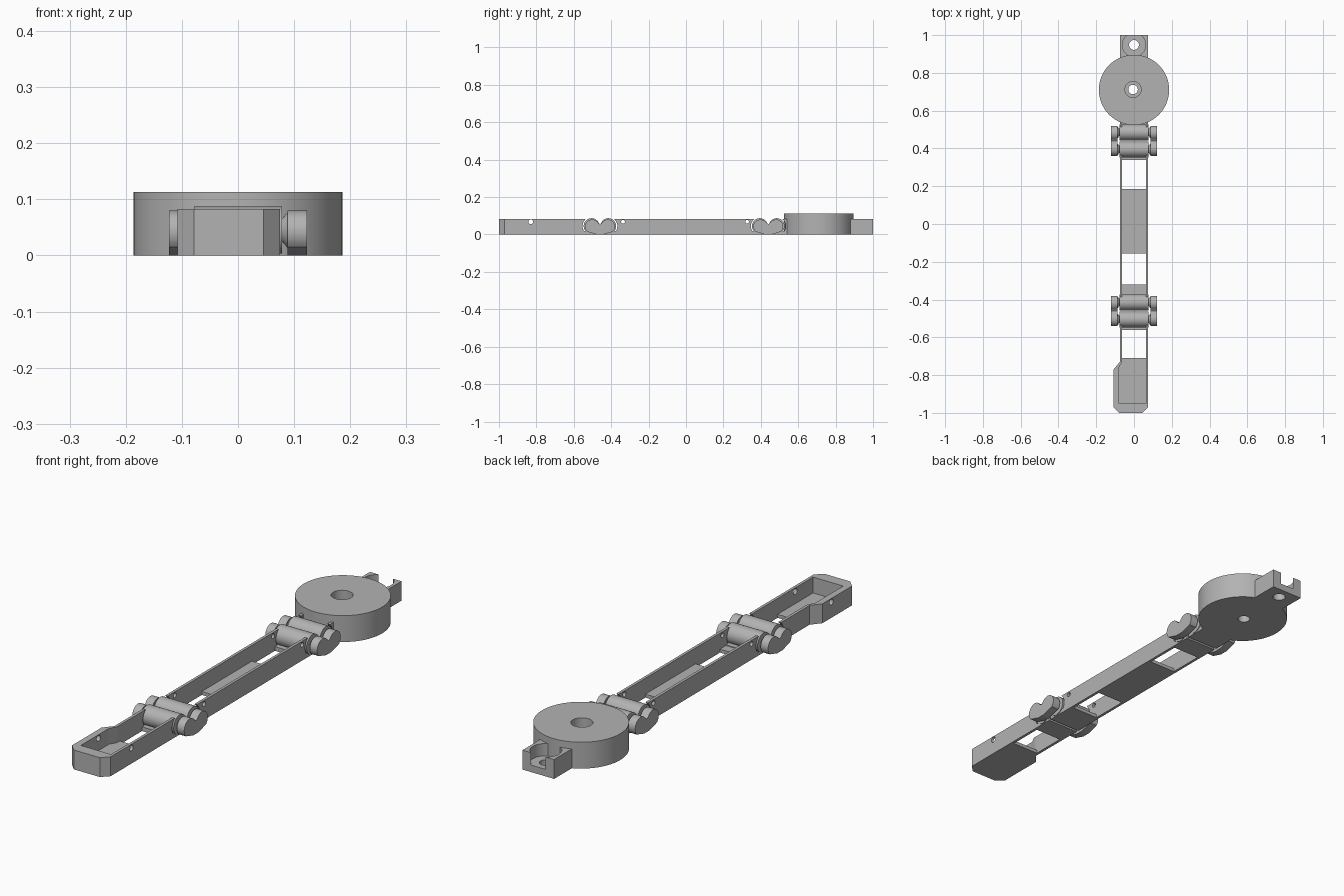
import bpy, bmesh, math
from mathutils import Matrix, Vector

if "Cube" in bpy.data.objects:
    bpy.data.objects.remove(bpy.data.objects["Cube"], do_unlink=True)

grey = bpy.data.materials.new("plain grey")
grey.use_nodes = True
GREY = (0.45, 0.45, 0.45, 1)
grey.diffuse_color = GREY
grey.node_tree.nodes["Principled BSDF"].inputs["Base Color"].default_value = GREY

HEIGHT = 0.083      # arm wall height
FLOOR = 0.015       # arm floor thickness
OUT, INN = 0.075, 0.063   # arm half widths, outside and inside
PIN_Z = 0.045
KNUCKLE = 0.042
HINGES = {"front": -0.46, "back": 0.44}


def finish(name, bm):
    bmesh.ops.recalc_face_normals(bm, faces=bm.faces)
    mesh = bpy.data.meshes.new(name)
    bm.to_mesh(mesh)
    bm.free()
    mesh.materials.append(grey)
    ob = bpy.data.objects.new(name, mesh)
    bpy.context.collection.objects.link(ob)
    return ob


def prism(name, pts, lo, hi, axis="z"):
    """Extrude an outline: (x, y) along z, or (y, z) along x."""
    place = (lambda a, b: (a, b, lo)) if axis == "z" else (lambda a, b: (lo, a, b))
    step = Vector((0, 0, hi - lo)) if axis == "z" else Vector((hi - lo, 0, 0))
    bm = bmesh.new()
    face = bm.faces.new([bm.verts.new(place(*p)) for p in pts])
    new = bmesh.ops.extrude_face_region(bm, geom=[face])["geom"]
    bmesh.ops.translate(bm, vec=step, verts=[v for v in new if isinstance(v, bmesh.types.BMVert)])
    return finish(name, bm)


def box(name, x0, x1, y0, y1, z0, z1):
    return prism(name, [(x0, y0), (x1, y0), (x1, y1), (x0, y1)], z0, z1)


def rod(name, centre, r1, length, axis="z", r2=None, sides=48):
    bm = bmesh.new()
    bmesh.ops.create_cone(bm, cap_ends=True, segments=sides, radius1=r1,
                          radius2=r1 if r2 is None else r2, depth=length)
    turn = Matrix.Rotation(math.pi / 2, 4, "Y") if axis == "x" else Matrix()
    bm.transform(Matrix.Translation(centre) @ turn)
    return finish(name, bm)


def cut(ob, *cutters):
    for c in cutters:
        mod = ob.modifiers.new("cut", "BOOLEAN")
        mod.operation, mod.solver, mod.object = "DIFFERENCE", "EXACT", c
        bpy.context.view_layer.objects.active = ob
        bpy.ops.object.modifier_apply(modifier=mod.name)
        bpy.data.objects.remove(c, do_unlink=True)
    return ob


def knuckle_gap(y):
    return rod("gap_cutter", (0, y, PIN_Z), KNUCKLE + 0.006, 0.3, "x")


def pin_hole(y, r):
    return rod("hole_cutter", (0, y, 0.068), r, 0.4, "x", sides=24)


smooth = []
f, b = HINGES["front"], HINGES["back"]
D = 0.045           # knuckle offset from the hinge middle

# Fingertip tray with chamfered nose and a bulge on one side
tip = prism("front_tray", [(OUT, f - D), (OUT, -0.97), (0.045, -1), (-0.078, -1), (-0.108, -0.97),
                           (-0.108, -0.77), (-OUT, -0.73), (-OUT, f - D)], 0, HEIGHT)
cut(tip,
    prism("cavity_cutter", [(INN, -0.3), (INN, -0.95), (-0.08, -0.95), (-0.08, -0.76),
                            (-INN, -0.73), (-INN, -0.3)], FLOOR, 0.2),
    box("window_cutter", -INN, INN, -0.71, -0.55, -0.1, 0.1),
    pin_hole(-0.83, 0.013), knuckle_gap(f - D))

# Middle link: open channel with two floor windows
link = box("middle_link", -OUT, OUT, f + D, b - D, 0, HEIGHT)
cut(link,
    box("channel_cutter", -INN, INN, -0.8, 0.8, FLOOR, 0.2),
    box("window_cutter", -INN, INN, -0.32, -0.155, -0.1, 0.1),
    box("window_cutter", -INN, INN, 0.185, 0.354, -0.1, 0.1),
    pin_hole(-0.337, 0.01), pin_hole(0.327, 0.01),
    knuckle_gap(f + D), knuckle_gap(b - D))

# Short channel joining the back hinge to the disc
stub = box("disc_bracket", -OUT, OUT, b + D, 0.58, 0, HEIGHT)
cut(stub, box("channel_cutter", -INN, INN, 0, 0.9, FLOOR, 0.2), knuckle_gap(b + D))

# Hinges: two barrels on floor webs, heart shaped caps on cone necks
for where, y in HINGES.items():
    for side in (-1, 1):
        yc = y + side * D
        smooth.append(rod(f"{where}_hinge_barrel", (0, yc, PIN_Z), KNUCKLE, 0.156, "x"))
        ends = sorted((y + side * 0.005, y + side * 0.1))
        box(f"{where}_hinge_web", -OUT, OUT, *ends, 0, 0.018)
        for sx in (-1, 1):
            r = (0.018, 0.033) if sx > 0 else (0.033, 0.018)
            smooth.append(rod(f"{where}_hinge_neck", (sx * 0.083, yc, PIN_Z), r[0], 0.014, "x", r[1]))
    lobe, r, zc = 0.042, 0.038, 0.042
    arc = [math.radians(a) for a in range(-45, 151, 13)]
    half = [(0.018, 0)] + [(lobe + r * math.cos(a), zc + r * math.sin(a)) for a in arc]
    outline = half + [(0, 0.056)] + [(-p, z) for p, z in reversed(half)]
    for sx in (-1, 1):
        x0, x1 = sorted((sx * 0.088, sx * 0.123))
        smooth.append(prism(f"{where}_hinge_cap", [(y + p, z) for p, z in outline], x0, x1, "x"))

# Disc with a stepped bore
disc = rod("disc", (0, 0.71, 0.0565), 0.186, 0.113, sides=96)
cut(disc, rod("bore_cutter", (-0.005, 0.712, 0.13), 0.043, 0.2),
    rod("bore_cutter", (-0.005, 0.712, 0), 0.025, 0.4))
smooth.append(disc)

# Rear tab: round pocket that breaks through the back wall
tab = box("rear_tab", -OUT, OUT, 0.87, 1, 0, HEIGHT)
cut(tab, rod("pocket_cutter", (0, 0.948, 0.13), 0.062, 0.2),
    rod("pocket_cutter", (0, 0.948, 0), 0.026, 0.4))
smooth += [tab, tip, link, stub]

for ob in smooth:
    bpy.ops.object.select_all(action="DESELECT")
    ob.select_set(True)
    bpy.context.view_layer.objects.active = ob
    bpy.ops.object.shade_smooth_by_angle(angle=math.radians(30))
